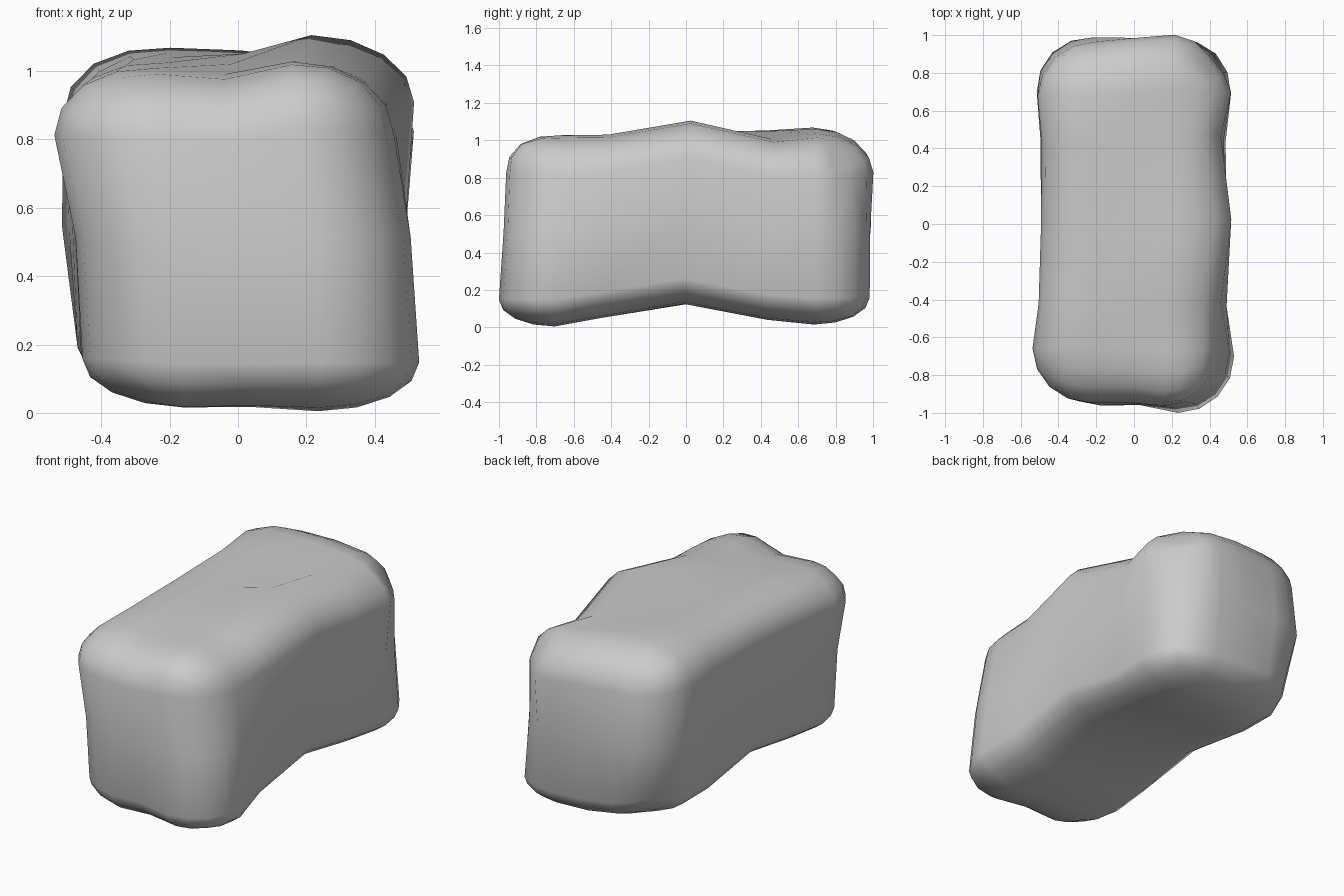
import bpy, bmesh, math
from mathutils import Vector

if "Cube" in bpy.data.objects:
    bpy.data.objects.remove(bpy.data.objects["Cube"])

T = math.tan(math.pi / 8)
# per axis: (flat-area coordinate, rounding direction), in a -1..1 box
def axis(low, mids, high):
    return ([(low, -1), (low, -T), (low, 0)] + [(m, 0) for m in mids]
            + [(high, 0), (high, T), (high, 1)])

AX = [axis(-.4, [0], .4), axis(-.7, [-.45, 0, .45], .7), axis(-.72, [0], .6)]
XN, YN, ZN = [-.4, 0, .4], [-.7, -.45, 0, .45, .7], [-.72, 0, .6]

# uneven sides of the boulder: rows then columns
TOP = [[1.005, .99, 1.025], [1.02, 1.02, 1.03], [1.035, 1.05, 1.105],
       [1.05, 1.05, 1.005], [1.065, 1.06, 1.035]]          # y, x
BOTTOM = [[.02, .02, .005], [.055, .06, .05], [.125, .125, .125],
          [.06, .05, .04], [.03, .02, .015]]               # y, x
LEFT = [[-.455, -.475, -.535], [-.46, -.475, -.5], [-.46, -.485, -.485],
        [-.47, -.495, -.485], [-.475, -.51, -.505]]        # y, z
RIGHT = [[.53, .505, .455], [.485, .49, .46], [.49, .49, .515],
         [.485, .475, .46], [.51, .49, .525]]              # y, z
FRONT = [[-.955, -.96, -.945], [-.955, -.955, -.945], [-1.0, -.975, -.955]]  # x, z
BACK = [[.965, .985, .965], [.975, .98, .985], [.98, .985, 1.005]]           # x, z


def locate(nodes, v):
    v = min(max(v, nodes[0]), nodes[-1])
    i = max(k for k in range(len(nodes) - 1) if nodes[k] <= v)
    return i, (v - nodes[i]) / (nodes[i + 1] - nodes[i])


def sample(tab, rn, cn, r, c):
    i, a = locate(rn, r)
    j, b = locate(cn, c)
    p = tab[i][j] * (1 - b) + tab[i][j + 1] * b
    q = tab[i + 1][j] * (1 - b) + tab[i + 1][j + 1] * b
    return p * (1 - a) + q * a


def mix(a, b, s):
    return a + (b - a) * (s + 1) / 2


# local dents and bulges: centre, push, radius
DENTS = [((.45, .88, .92), (-.045, -.045, -.03), .17),  # worn back right top
         ((.44, .88, .22), (.01, .01, 0), .2),
         ((-.43, .88, .5), (-.01, .01, 0), .25),
         ((-.42, .88, .05), (.03, -.03, .07), .2),      # worn back left foot
         ((.25, -.88, .96), (0, -.02, .02), .17),       # fuller front top edge
         ((-.45, -.5, .97), (-.01, 0, .02), .2),        # fuller left top edge
         ((-.45, .1, .98), (-.01, 0, .02), .25),
         ((-.45, .6, 1.0), (-.01, 0, .02), .2),
         ((-.1, -.9, .05), (0, -.01, -.025), .18)]      # fuller front foot
DENTS = [(Vector(c), Vector(p), r) for c, p, r in DENTS]


def place(ids):
    core = [AX[k][ids[k]][0] for k in range(3)]
    d = Vector([AX[k][ids[k]][1] for k in range(3)]).normalized()
    x, y, z = [c + d[k] * (1 - abs(c)) if d[k] else c for k, c in enumerate(core)]
    p = Vector((mix(sample(LEFT, YN, ZN, y, z), sample(RIGHT, YN, ZN, y, z), x),
                mix(sample(FRONT, XN, ZN, x, z), sample(BACK, XN, ZN, x, z), y),
                mix(sample(BOTTOM, YN, XN, y, x), sample(TOP, YN, XN, y, x), z)))
    move = Vector()
    for centre, push, radius in DENTS:
        move += push * math.exp(-((p - centre).length / radius) ** 2)
    return p + move


# rounded box made of six grids
bm = bmesh.new()
verts = {}


def vert(ids):
    if ids not in verts:
        verts[ids] = bm.verts.new(place(ids))
    return verts[ids]


for k in range(3):
    u, v = (k + 1) % 3, (k + 2) % 3
    for side in (0, len(AX[k]) - 1):
        for i in range(len(AX[u]) - 1):
            for j in range(len(AX[v]) - 1):
                ring = []
                for a, b in ((0, 0), (1, 0), (1, 1), (0, 1)):
                    ids = [0, 0, 0]
                    ids[k], ids[u], ids[v] = side, i + a, j + b
                    ring.append(vert(tuple(ids)))
                bm.faces.new(ring if side else ring[::-1])

bmesh.ops.recalc_face_normals(bm, faces=bm.faces)
for f in bm.faces:
    f.smooth = True
mesh = bpy.data.meshes.new("boulder")
bm.to_mesh(mesh)
bm.free()
boulder = bpy.data.objects.new("boulder", mesh)
bpy.context.collection.objects.link(boulder)
